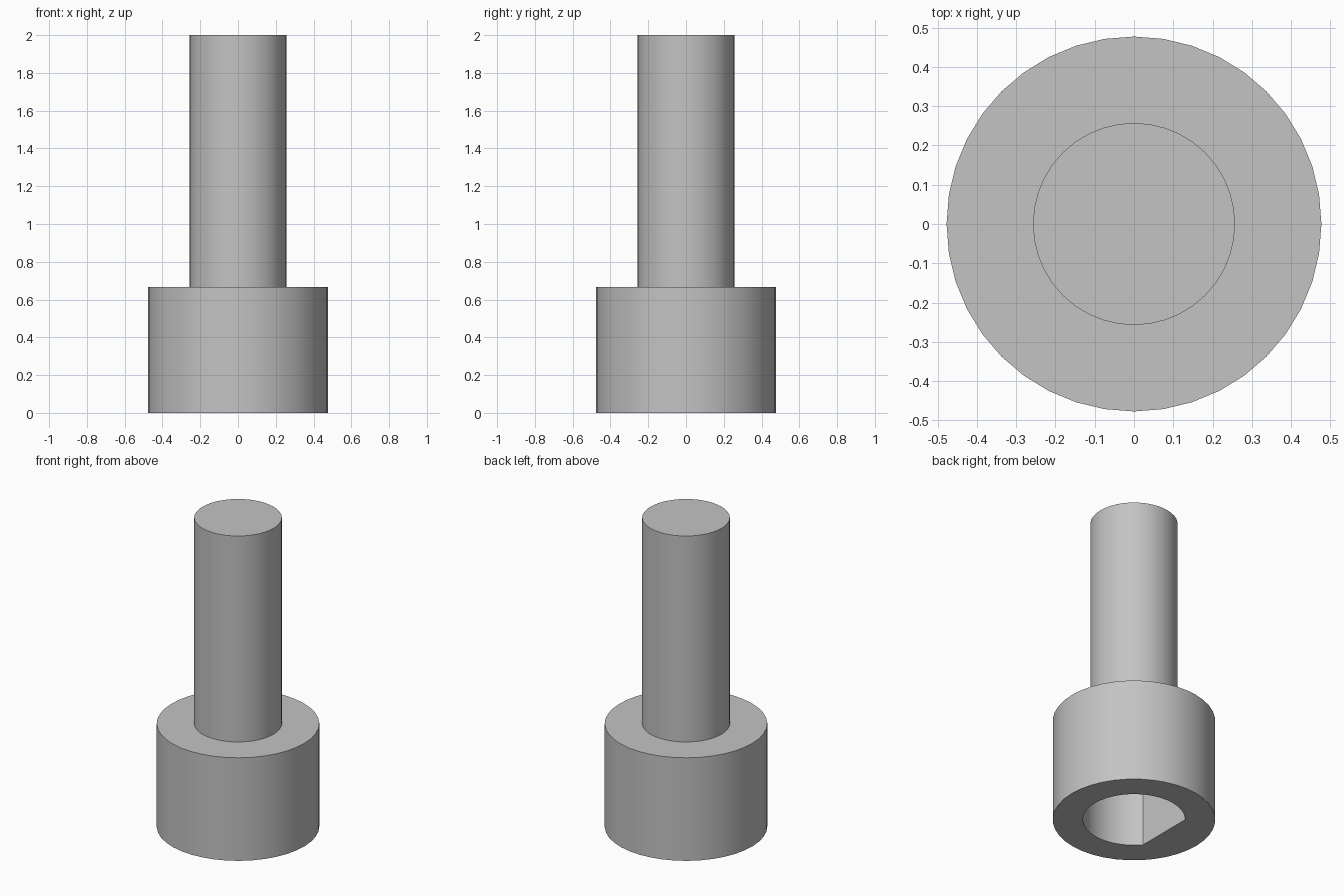
import bpy
import bmesh
from mathutils import Matrix

SIDES = 40
HEAD_RADIUS, HEAD_TOP = 0.477, 0.667
SHAFT_RADIUS, TOTAL_HEIGHT = 0.257, 2.0
SOCKET_RADIUS, SOCKET_FLAT_X, SOCKET_DEPTH = 0.30, -0.23, 0.52

default = bpy.data.objects.get("Cube")
if default:
    bpy.data.objects.remove(default, do_unlink=True)

# Single plain grey
grey = bpy.data.materials.new("plain_grey")
grey.use_nodes = True
colour = (0.55, 0.55, 0.55, 1.0)
grey.diffuse_color = colour
grey.node_tree.nodes["Principled BSDF"].inputs["Base Color"].default_value = colour


def cylinder(name, radius, bottom, top, flat_x=None):
    """Upright cylinder, optionally cut to a D shape with a flat at flat_x."""
    bm = bmesh.new()
    bmesh.ops.create_cone(bm, cap_ends=True, segments=SIDES, radius1=radius,
                          radius2=radius, depth=top - bottom,
                          matrix=Matrix.Translation((0, 0, (bottom + top) / 2)))
    if flat_x is not None:
        cut = bmesh.ops.bisect_plane(bm, geom=bm.verts[:] + bm.edges[:] + bm.faces[:],
                                     plane_co=(flat_x, 0, 0), plane_no=(-1, 0, 0),
                                     clear_outer=True)
        rim = [e for e in cut["geom_cut"] if isinstance(e, bmesh.types.BMEdge)]
        bmesh.ops.contextual_create(bm, geom=rim)
        bmesh.ops.recalc_face_normals(bm, faces=bm.faces[:])
    mesh = bpy.data.meshes.new(name)
    bm.to_mesh(mesh)
    bm.free()
    mesh.materials.append(grey)
    obj = bpy.data.objects.new(name, mesh)
    bpy.context.collection.objects.link(obj)
    return obj


def activate(obj):
    bpy.ops.object.select_all(action="DESELECT")
    obj.select_set(True)
    bpy.context.view_layer.objects.active = obj


# Wide head, and the shaft standing on it
head = cylinder("head", HEAD_RADIUS, 0, HEAD_TOP)
shaft = cylinder("shaft", SHAFT_RADIUS, HEAD_TOP - 0.05, TOTAL_HEIGHT)

# D-shaped blind socket cut up into the head from below
cutter = cylinder("socket_cutter", SOCKET_RADIUS, -0.1, SOCKET_DEPTH, SOCKET_FLAT_X)
cutter.hide_render = True
socket = head.modifiers.new("socket", "BOOLEAN")
socket.operation = "DIFFERENCE"
socket.solver = "EXACT"
socket.object = cutter
activate(head)
bpy.ops.object.modifier_apply(modifier=socket.name)
bpy.data.objects.remove(cutter, do_unlink=True)

# Smooth round walls with crisp rims
for part in (head, shaft):
    activate(part)
    bpy.ops.object.shade_smooth_by_angle(angle=0.5)
